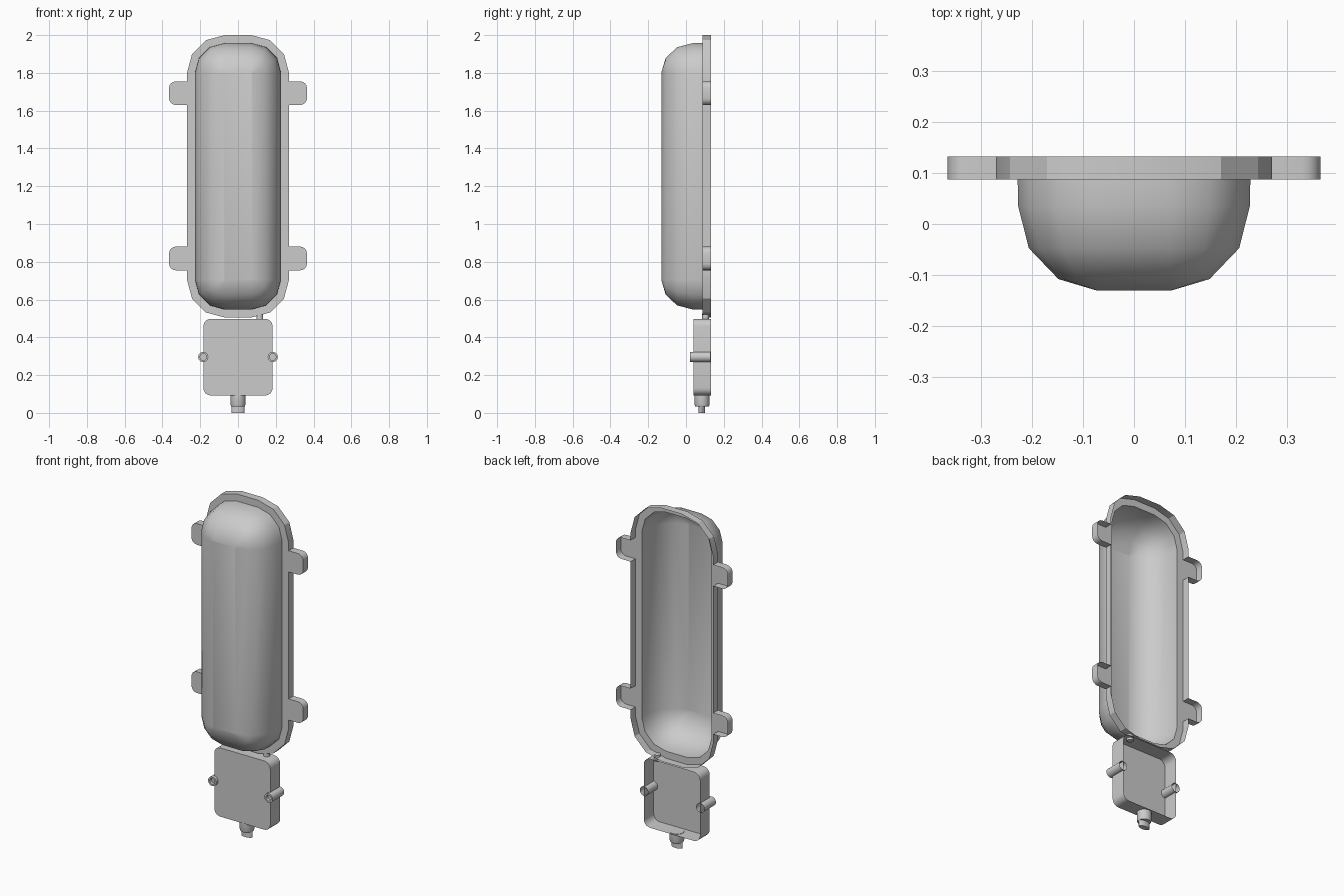
import bpy, bmesh
from math import sin, cos, pi, radians

if "Cube" in bpy.data.objects:
    bpy.data.objects.remove(bpy.data.objects["Cube"])


def arc(cx, cz, r, a0, a1, n):
    return [(cx + r * cos(radians(a0 + (a1 - a0) * i / n)),
             cz + r * sin(radians(a0 + (a1 - a0) * i / n))) for i in range(n + 1)]


def round_rect(hw, z0, z1, r, n):
    x = hw - r
    return (arc(x, z0 + r, r, -90, 0, n) + arc(x, z1 - r, r, 0, 90, n)
            + arc(-x, z1 - r, r, 90, 180, n) + arc(-x, z0 + r, r, 180, 270, n))


def ring(bm, pts, y):
    return [bm.verts.new((x, y, z)) for x, z in pts]


def bridge(bm, a, b):
    n = len(a)
    for i in range(n):
        bm.faces.new((a[i], a[(i + 1) % n], b[(i + 1) % n], b[i]))


def finish(bm, name, angle):
    me = bpy.data.meshes.new(name)
    bm.to_mesh(me)
    bm.free()
    ob = bpy.data.objects.new(name, me)
    bpy.context.collection.objects.link(ob)
    bpy.ops.object.select_all(action='DESELECT')
    ob.select_set(True)
    bpy.context.view_layer.objects.active = ob
    bpy.ops.object.shade_smooth_by_angle(angle=radians(angle))
    return ob


def lathe(name, rings, x, y, z, axis, n=20, cap_first=False, cap_last=False):
    """Stack of (radius_x, radius_2, position) rings along the y or z axis."""
    bm = bmesh.new()
    loops = []
    for ra, rb, t in rings:
        loop = []
        for i in range(n):
            c, s = ra * cos(2 * pi * i / n), rb * sin(2 * pi * i / n)
            loop.append(bm.verts.new((x + c, t, z + s) if axis == 'y' else (x + c, y + s, t)))
        loops.append(loop)
    for a, b in zip(loops, loops[1:]):
        bridge(bm, a, b)
    if cap_first:
        bm.faces.new(loops[0])
    if cap_last:
        bm.faces.new(loops[-1])
    bmesh.ops.recalc_face_normals(bm, faces=bm.faces)
    return finish(bm, name, 35)


BACK, RIM = 0.132, 0.087
Z0, Z1 = 0.505, 2.0


def dome_outline(d):
    return round_rect(0.228 - d, Z0 + 0.042 + d, Z1 - 0.042 - d, 0.158 - d, 3)


# Hollow domed cover, open at the back
bm = bmesh.new()
profile = [(0, RIM), (0.001, 0.035), (0.022, -0.0475), (0.08, -0.108), (0.154, -0.13)]
loops = [ring(bm, dome_outline(d), y) for d, y in profile]
for a, b in zip(loops, loops[1:]):
    bridge(bm, b, a)
bm.faces.new(loops[-1])
bmesh.ops.recalc_face_normals(bm, faces=bm.faces)
finish(bm, "domed_cover", 40)

# Flange with four mounting tabs, an open-backed tray with the dome hole
half = arc(0.07, Z0 + 0.2, 0.2, -90, 0, 3)
for lo, hi in ((0.755, 0.88), (1.63, 1.755)):
    half += [(0.27, lo)] + arc(0.33, lo + 0.035, 0.035, -90, 0, 4)
    half += arc(0.33, hi - 0.035, 0.035, 0, 90, 4) + [(0.27, hi)]
half += arc(0.07, Z1 - 0.2, 0.2, 0, 90, 3)
outline = half + [(-x, z) for x, z in reversed(half)]
bm = bmesh.new()
front, rear = ring(bm, outline, RIM), ring(bm, outline, BACK)
hole = ring(bm, dome_outline(0), RIM)
edges = []
for loop in (front, hole):
    edges += [bm.edges.new((loop[i], loop[(i + 1) % len(loop)])) for i in range(len(loop))]
bmesh.ops.triangle_fill(bm, use_beauty=True, edges=edges, normal=(0, -1, 0))
bridge(bm, front, rear)
bmesh.ops.recalc_face_normals(bm, faces=bm.faces)
plate = next(f for f in bm.faces if all(abs(v.co.y - RIM) < 1e-5 for v in f.verts))
if plate.normal.y > 0:
    bmesh.ops.reverse_faces(bm, faces=bm.faces)
finish(bm, "flange", 25)

# Open-backed junction box
bm = bmesh.new()
pts = round_rect(0.183, 0.092, 0.498, 0.04, 5)
front, rear = ring(bm, pts, 0.04), ring(bm, pts, BACK)
face = bm.faces.new(front)
bridge(bm, rear, front)
bmesh.ops.recalc_face_normals(bm, faces=bm.faces)
face.normal_update()
if face.normal.y > 0:
    bmesh.ops.reverse_faces(bm, faces=bm.faces)
finish(bm, "junction_box", 35)

# Screw posts on both sides of the box
for side, label in ((-1, "left"), (1, "right")):
    lathe(label + "_screw_post",
          [(0.017, 0.017, 0.04), (0.017, 0.017, 0.022), (0.027, 0.027, 0.022), (0.027, 0.027, BACK - 0.002)],
          side * 0.184, 0, 0.296, 'y', cap_first=True)

# Short pipe linking box and cover
lathe("link_pipe", [(0.018, 0.018, 0.485), (0.018, 0.018, 0.525)], 0.115, 0.104, 0, 'z', 16,
      cap_first=True, cap_last=True)

# Cable gland under the box
lathe("cable_gland", [(0.04, 0.04, 0.094), (0.04, 0.04, 0.045), (0.036, 0.036, 0.034)],
      0, 0.085, 0, 'z', 20, cap_first=True, cap_last=True)

# Flat tip of the gland
lathe("gland_tip", [(0.035, 0.017, 0.036), (0.035, 0.017, 0.0)], 0, 0.084, 0, 'z', 20,
      cap_first=True, cap_last=True)
